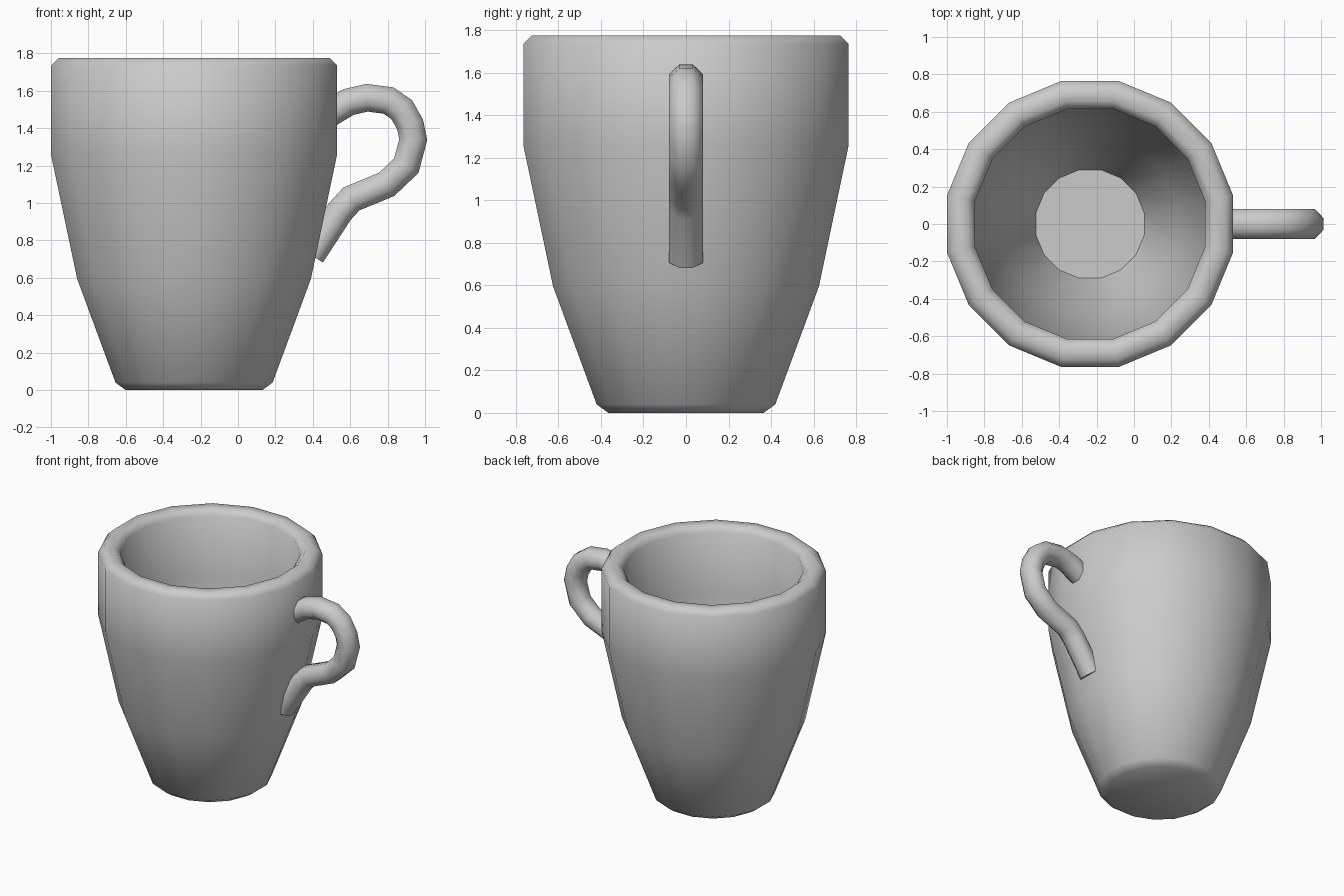
import bpy, bmesh
from math import sin, cos, pi
from mathutils import Vector

if "Cube" in bpy.data.objects:
    bpy.data.objects.remove(bpy.data.objects["Cube"])


def loft(name, rings, angle):
    """Skin a list of equal-sized point rings, cap both ends, shade smooth."""
    bm = bmesh.new()
    loops = [[bm.verts.new(p) for p in ring] for ring in rings]
    n = len(loops[0])
    for a, b in zip(loops, loops[1:]):
        for i in range(n):
            j = (i + 1) % n
            bm.faces.new((a[i], a[j], b[j], b[i]))
    bm.faces.new(loops[0][::-1])
    bm.faces.new(loops[-1])
    bmesh.ops.recalc_face_normals(bm, faces=bm.faces)
    mesh = bpy.data.meshes.new(name)
    bm.to_mesh(mesh)
    bm.free()
    obj = bpy.data.objects.new(name, mesh)
    bpy.context.collection.objects.link(obj)
    bpy.ops.object.select_all(action='DESELECT')
    obj.select_set(True)
    bpy.context.view_layer.objects.active = obj
    bpy.ops.object.shade_smooth_by_angle(angle=angle)
    return obj


# Cup: 16-sided profile (flat-to-centre distance, height), outside then inside
CX, SIDES = -0.235, 16
profile = [(0.365, 0), (0.42, 0.04), (0.625, 0.595), (0.765, 1.26),
           (0.765, 1.735), (0.725, 1.775), (0.655, 1.775), (0.615, 1.735),
           (0.615, 1.275), (0.475, 0.63), (0.29, 0.15)]


def cup_ring(apothem, z):
    r = apothem / cos(pi / SIDES)
    return [(CX + r * cos((2 * i + 1) * pi / SIDES),
             r * sin((2 * i + 1) * pi / SIDES), z) for i in range(SIDES)]


loft("cup_body", [cup_ring(r, z) for r, z in profile], 1.05)

# Handle: octagonal section swept along a path in the xz plane
path = [Vector((x, 0, z)) for x, z in [
    (0.45, 1.455), (0.59, 1.54), (0.69, 1.563), (0.805, 1.548), (0.875, 1.50),
    (0.92, 1.42), (0.937, 1.34), (0.90, 1.20), (0.795, 1.10),
    (0.606, 1.022), (0.545, 0.955), (0.393, 0.722)]]
rings = []
for k, p in enumerate(path):
    ahead, behind = path[min(k + 1, len(path) - 1)], path[max(k - 1, 0)]
    d1 = (ahead - p).normalized() if ahead != p else (p - behind).normalized()
    d0 = (p - behind).normalized() if behind != p else d1
    t = (d0 + d1).normalized()
    side = Vector((-t.z, 0, t.x))
    stretch = 1 / t.dot(d1)
    rings.append([p + side * (0.079 * stretch * cos((2 * i + 1) * pi / 8))
                  + Vector((0, 0.086 * sin((2 * i + 1) * pi / 8), 0))
                  for i in range(8)])
loft("handle", rings, 1.05)
